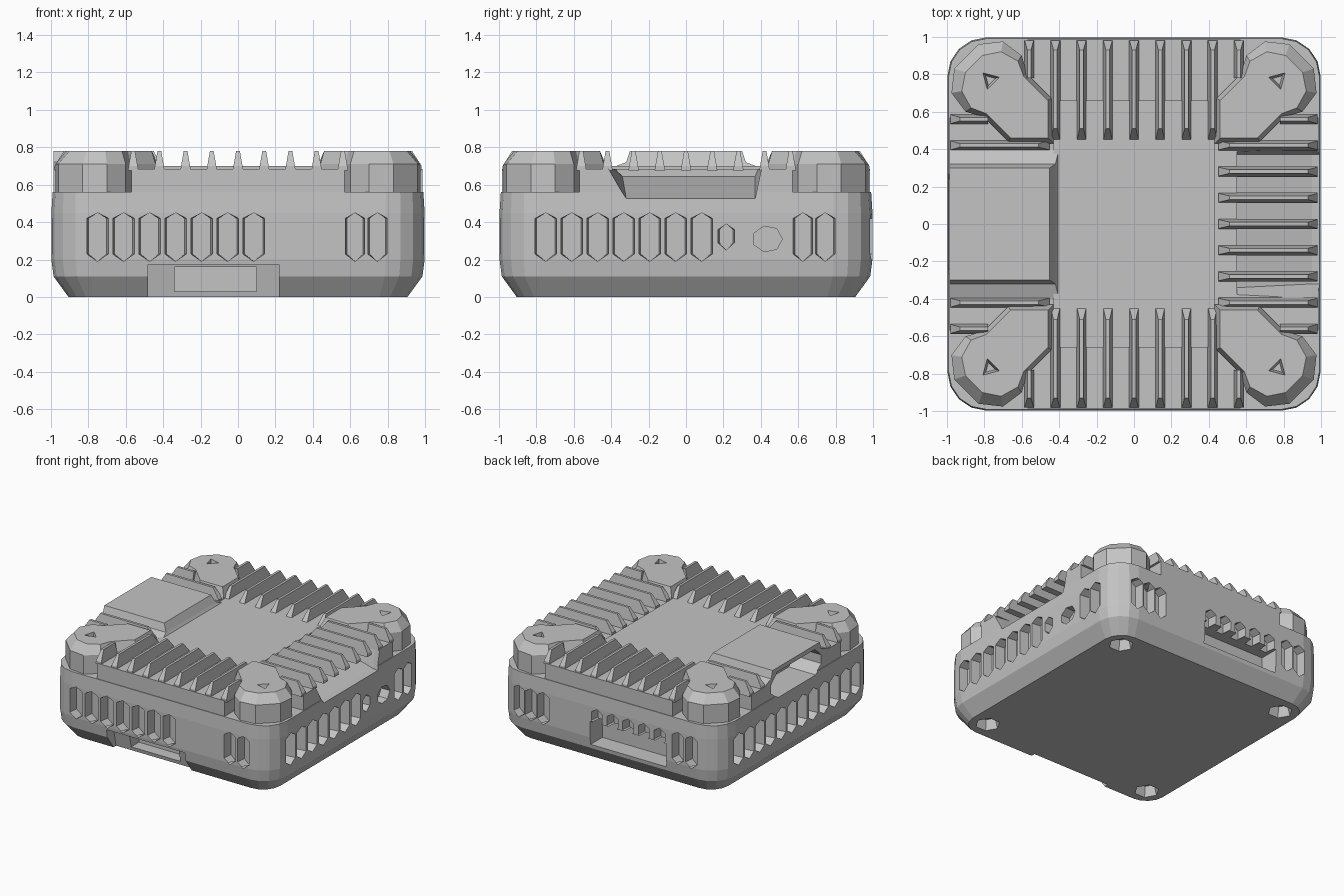
import bpy, math
from math import cos, sin, pi
from mathutils import Matrix, Vector

old = bpy.data.objects.get("Cube")
if old:
    bpy.data.objects.remove(old, do_unlink=True)

grey = bpy.data.materials.new("plain grey")
grey.use_nodes = True
grey.diffuse_color = (0.55, 0.55, 0.55, 1)
grey.node_tree.nodes["Principled BSDF"].inputs["Base Color"].default_value = (0.55, 0.55, 0.55, 1)


def loft(name, rings, quarter=0):
    """Closed solid through matching rings, turned about z by quarter turns."""
    n = len(rings[0])
    verts = [p for ring in rings for p in ring]
    faces = [tuple(reversed(range(n))), tuple(range(len(verts) - n, len(verts)))]
    for k in range(len(rings) - 1):
        for i in range(n):
            j = (i + 1) % n
            faces.append((k * n + i, k * n + j, (k + 1) * n + j, (k + 1) * n + i))
    mesh = bpy.data.meshes.new(name)
    mesh.from_pydata(verts, [], faces)
    mesh.transform(Matrix.Rotation(quarter * pi / 2, 4, 'Z'))
    mesh.materials.append(grey)
    obj = bpy.data.objects.new(name, mesh)
    bpy.context.collection.objects.link(obj)
    bpy.context.view_layer.objects.active = obj
    bpy.ops.object.select_all(action='DESELECT')
    obj.select_set(True)
    bpy.ops.object.mode_set(mode='EDIT')
    bpy.ops.mesh.select_all(action='SELECT')
    bpy.ops.mesh.normals_make_consistent(inside=False)
    bpy.ops.object.mode_set(mode='OBJECT')
    return obj


def rounded(half, r, z, steps=4):
    c = half - r
    return [(sx * c + r * cos(q * pi / 2 + k * pi / 2 / steps),
             sy * c + r * sin(q * pi / 2 + k * pi / 2 / steps), z)
            for q, (sx, sy) in enumerate([(1, 1), (-1, 1), (-1, -1), (1, -1)])
            for k in range(steps + 1)]


def rect(x0, x1, y0, y1, z):
    return [(x0, y0, z), (x1, y0, z), (x1, y1, z), (x0, y1, z)]


def box(name, x0, x1, y0, y1, z0, z1, quarter=0):
    return loft(name, [rect(x0, x1, y0, y1, z0), rect(x0, x1, y0, y1, z1)], quarter)


def ngon(x, y, r, z, n, turn=0):
    return [(x + r * cos(turn + 2 * pi * i / n), y + r * sin(turn + 2 * pi * i / n), z)
            for i in range(n)]


def cut(targets, cutters):
    for c in cutters:
        c.hide_render = True
        for t in targets:
            mod = t.modifiers.new("cut", 'BOOLEAN')
            mod.operation, mod.solver, mod.object = 'DIFFERENCE', 'EXACT', c
            bpy.context.view_layer.objects.active = t
            bpy.ops.object.modifier_apply(modifier=mod.name)
    for c in cutters:
        bpy.data.objects.remove(c, do_unlink=True)


def slot(u, quarter, w=0.057, z0=0.19, z1=0.45):
    """Upright vent with pointed ends, narrowing slightly inwards."""
    rings = []
    for y, s in ((-1.01, 1.0), (-0.92, 0.82)):
        h = w * s
        rings.append([(u - h, y, z0 + 0.04), (u, y, z0), (u + h, y, z0 + 0.04),
                      (u + h, y, z1 - 0.03), (u, y, z1), (u - h, y, z1 - 0.03)])
    return loft("vent_cutter", rings, quarter)


# Case shell with chamfered bottom
shell = loft("case_shell", [rounded(0.905, 0.15, 0), rounded(0.985, 0.2, 0.11),
                            rounded(0.997, 0.21, 0.2), rounded(0.997, 0.21, 0.45),
                            rounded(0.99, 0.2, 0.56)])

# Cross-shaped deck, flush with the walls, that leaves the corners lower
arm, wide, inner = 0.57, 0.985, 0.6
cross = []
for q in range(4):
    turn = Matrix.Rotation(q * pi / 2, 3, 'Z')
    cross += [turn @ Vector(p) for p in
              [(wide, -arm, 0), (wide, arm, 0), (0.78, arm, 0), (inner, inner, 0), (arm, 0.78, 0)]]
deck = loft("top_deck", [[(p.x, p.y, z) for p in cross] for z in (0.54, 0.685)])
box("deck_panel", -0.43, 0.43, -0.66, 0.66, 0.66, 0.7)

# Vents on all four walls
row = [-0.75 + 0.139 * k for k in range(7)]
pair = [0.625, 0.745]
layout = [row + pair, row + pair, [-0.8, -0.69, -0.58] + pair,
          [-0.75 + 0.136 * k for k in range(12)]]
cutters = [slot(u, q, 0.053 if u in pair or q == 2 else 0.059)
           for q, us in enumerate(layout) for u in us]
cutters.append(slot(0.215, 1, 0.045, 0.25, 0.39))

# Round button hole on the +x wall
cutters.append(loft("hole_cutter", [[(0.435 + 0.08 * cos(i * pi / 3.5), y,
                                      0.31 + 0.07 * sin(i * pi / 3.5)) for i in range(7)]
                                    for y in (-1.05, -0.92)], 1))

# Front connector notch, open below, and its socket
cutters.append(loft("notch_cutter", [rect(-0.48, 0.22, -1.1, -0.85, -0.1),
                                     rect(-0.48, 0.22, -1.1, -0.91, 0.175)]))
cutters.append(box("socket_cutter", -0.34, 0.1, -1.0, -0.78, 0.03, 0.16))

# Back connector bay with small openings over it
cutters.append(box("bay_cutter", -0.16, 0.52, -1.1, -0.84, 0.14, 0.33, 2))
cutters += [slot(-0.1 + 0.14 * k, 2, 0.05, 0.3, 0.44) for k in range(5)]

# Screw recesses underneath
for sx in (-1, 1):
    for sy in (-1, 1):
        cutters.append(loft("screw_cutter", [ngon(sx * 0.76, sy * 0.76, r, z, 6)
                                             for r, z in ((0.1, -0.03), (0.07, 0.08))]))
cut([shell], cutters)

# Sloped cut-out under the fins on the +x wall
cutout = loft("cutout_cutter", [
    [(-0.32, -1.1, 0.52), (0.37, -1.1, 0.52), (0.42, -1.1, 0.72), (-0.45, -1.1, 0.72)],
    [(-0.32, -0.95, 0.53), (0.37, -0.95, 0.53), (0.41, -0.95, 0.72), (-0.43, -0.95, 0.72)],
    [(-0.34, -0.55, 0.645), (0.37, -0.55, 0.645), (0.4, -0.55, 0.72), (-0.41, -0.55, 0.72)]], 1)
cut([shell, deck], [cutout])


# Cooling fins around the deck
def fin(u, q, y_in, base):
    top_in = y_in - 0.06 if y_in > -0.6 else y_in
    return loft("cooling_fin", [rect(u - 0.028, u + 0.028, -0.98, y_in, base),
                                rect(u - 0.024, u + 0.024, -0.98, y_in, 0.7),
                                rect(u - 0.01, u + 0.01, -0.93, top_in, 0.78)], q)


for q in range(4):
    for k in range(-4, 5):
        if q != 3 or abs(k) > 2:
            fin(0.14 * k, q, -0.78 if abs(k) == 4 else -0.45, 0.675)

# Raised corner bosses with a screw dimple, reaching in to the deck corners
outline = [(0.43, 0.43), (0.67, 0.44), (0.8, 0.57), (0.9, 0.6), (0.975, 0.7), (0.96, 0.83)]
outline += [(b, a) for a, b in reversed(outline[1:])]
crown = [(0.46, 0.46), (0.66, 0.46), (0.79, 0.59), (0.87, 0.62), (0.92, 0.71), (0.9, 0.81)]
crown += [(b, a) for a, b in reversed(crown[1:])]
for q in range(4):
    boss = loft("corner_boss", [[(x, y, 0.5) for x, y in outline],
                                [(x, y, 0.71) for x, y in outline],
                                [(x, y, 0.78) for x, y in crown]], q)
    cut([boss], [loft("dimple_cutter", [ngon(0.77, 0.77, r, z, 3, pi / 4)
                                        for r, z in ((0.03, 0.72), (0.06, 0.8))], q)])

# Raised pad on the -x side with an open end
pad = loft("raised_pad", [rect(-0.4, 0.4, -0.985, -0.4, 0.6), rect(-0.4, 0.4, -0.985, -0.4, 0.69),
                          rect(-0.32, 0.32, -0.985, -0.42, 0.72),
                          rect(-0.3, 0.3, -0.985, -0.45, 0.78)], 3)
mouth = [(-0.24, 0.54), (0.24, 0.54), (0.32, 0.6), (0.32, 0.67),
         (0.24, 0.745), (-0.24, 0.745), (-0.32, 0.67), (-0.32, 0.6)]
cut([shell, deck, pad], [loft("mouth_cutter", [[(x, y, z) for x, z in mouth]
                                               for y in (-1.1, -0.75)], 3)])
